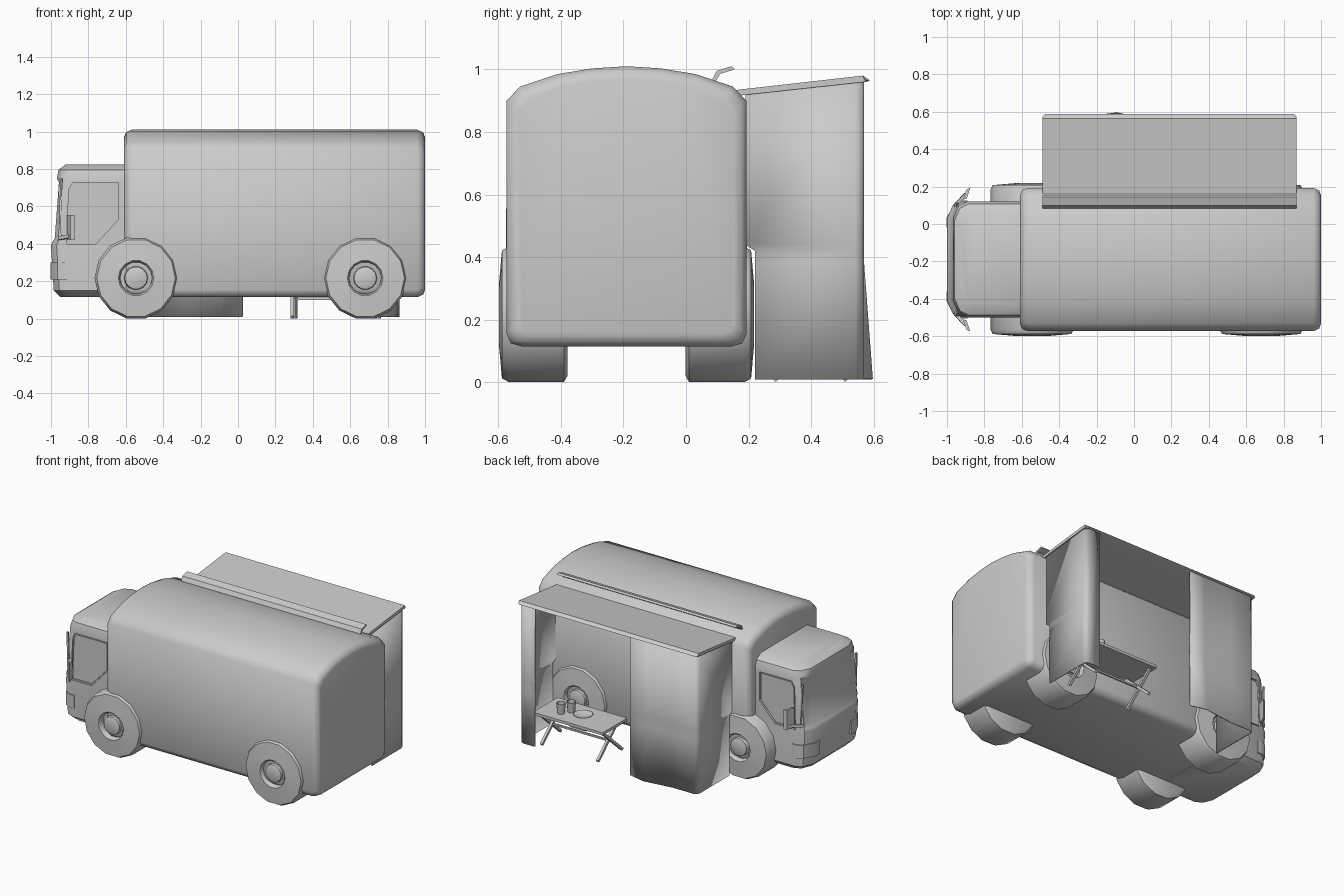
import bpy, bmesh
from math import sin, cos, pi, radians
from mathutils import Vector

if "Cube" in bpy.data.objects:
    bpy.data.objects.remove(bpy.data.objects["Cube"])

CY = -0.19  # centre line of the truck


def finish(name, bm, angle=35):
    bmesh.ops.recalc_face_normals(bm, faces=bm.faces)
    me = bpy.data.meshes.new(name)
    bm.to_mesh(me)
    bm.free()
    ob = bpy.data.objects.new(name, me)
    bpy.context.collection.objects.link(ob)
    bpy.ops.object.select_all(action='DESELECT')
    ob.select_set(True)
    bpy.context.view_layer.objects.active = ob
    if angle:
        bpy.ops.object.shade_smooth_by_angle(angle=radians(angle))
    return ob


def loft_bm(rings, closed=True, caps=True):
    bm = bmesh.new()
    vs = [[bm.verts.new(p) for p in r] for r in rings]
    n = len(rings[0])
    for a, b in zip(vs, vs[1:]):
        for i in range(n if closed else n - 1):
            j = (i + 1) % n
            bm.faces.new((a[i], a[j], b[j], b[i]))
    if caps:
        bm.faces.new(vs[0])
        bm.faces.new(vs[-1])
    return bm


def prism(name, pts, axis, a, b, angle=35):
    # extrude a 2D outline along an axis
    put = {'x': lambda p, t: (t, p[0], p[1]), 'y': lambda p, t: (p[0], t, p[1]),
           'z': lambda p, t: (p[0], p[1], t)}[axis]
    return finish(name, loft_bm([[put(p, t) for p in pts] for t in (a, b)]), angle)


def lathe(name, prof, centre, axis, n):
    # revolve (radius, distance) pairs about y or z
    cx, cy, cz = centre
    rings = []
    for r, h in prof:
        cs = [(r * cos(2 * pi * i / n), r * sin(2 * pi * i / n)) for i in range(n)]
        rings.append([(cx + u, cy + h, cz + v) if axis == 'y' else (cx + u, cy + v, cz + h)
                      for u, v in cs])
    return finish(name, loft_bm(rings))


def bar(name, p, q, w):
    # square bar between two points
    p, q = Vector(p), Vector(q)
    d = (q - p).normalized()
    u = d.cross(Vector((1, 0, 0)) if abs(d.x) < 0.9 else Vector((0, 1, 0))).normalized() * w / 2
    v = d.cross(u)
    return finish(name, loft_bm([[e + u + v, e + u - v, e - u - v, e - u + v] for e in (p, q)]), 0)


# box body with arched roof and rounded ends
def body_ring(x, inset):
    half = [(0.335, 0.115), (0.37, 0.125), (0.383, 0.155), (0.383, 0.90), (0.34, 0.945),
            (0.22, 0.985), (0.11, 1.003)]
    out = half + [(0, 1.01)] + [(-y, z) for y, z in reversed(half)]
    return [(x, CY + y * (1 - inset / 0.383), 0.55 + (z - 0.55) * (1 - inset / 0.45)) for y, z in out]


finish("box_body", loft_bm([body_ring(-0.61, 0.04), body_ring(-0.598, 0.012), body_ring(-0.57, 0),
                            body_ring(0.96, 0), body_ring(0.99, 0.014), body_ring(1.0, 0.04)]), 60)


# cab: stacked plan outlines, recessed windscreen and side windows
def cab_ring(z, f, w):
    half = [(-0.58, w), (f + 0.075, w), (f + 0.03, w - 0.022), (f, w - 0.09)]
    return [(x, CY + y, z) for x, y in half] + [(x, CY - y, z) for x, y in reversed(half)]


bm = loft_bm([cab_ring(*l) for l in [(0.115, -0.95, 0.275), (0.15, -0.985, 0.31), (0.39, -1.0, 0.31),
                                     (0.41, -0.993, 0.31), (0.75, -0.968, 0.31),
                                     (0.795, -0.96, 0.297), (0.825, -0.92, 0.25)]])
bmesh.ops.recalc_face_normals(bm, faces=bm.faces)
screen = [f for f in bm.faces if 0.55 < f.calc_center_median().z < 0.62
          and f.calc_center_median().x < -0.95 and abs(f.calc_center_median().y - CY) < 0.28]
bmesh.ops.inset_region(bm, faces=screen, thickness=0.02, depth=-0.012, use_even_offset=True)
cab = finish("cab", bm, 40)
win = [(-0.885, 0.725), (-0.64, 0.725), (-0.64, 0.53), (-0.76, 0.4), (-0.915, 0.4), (-0.905, 0.69)]
for s in (-1, 1):
    cut = prism("window_cutter", win, 'y', CY + s * 0.297, CY + s * 0.35, 0)
    cut.hide_render = True
    bpy.context.view_layer.objects.active = cab
    m = cab.modifiers.new("window", 'BOOLEAN')
    m.operation, m.object, m.solver = 'DIFFERENCE', cut, 'EXACT'
    bpy.ops.object.modifier_move_to_index(modifier=m.name, index=0)
    bpy.ops.object.modifier_apply(modifier=m.name)
    bpy.data.objects.remove(cut)
    c = [(-0.965, 0.715), (-0.645, 0.715)]
    # raised glass inside the recess
    mid = Vector((-0.78, 0.58))
    glass = [tuple(mid + (Vector(p) - mid) * 0.94) for p in win]
    prism("side_window", glass, 'y', CY + s * 0.29, CY + s * 0.305, 0)

    # headlights wrapped round the front corners
    lamp = [(-0.89, 0.30), (-0.89, 0.315), (-0.925, 0.316), (-0.965, 0.295), (-1.003, 0.22),
            (-1.003, 0.17), (-0.97, 0.17), (-0.95, 0.27)]
    prism("headlight", [(x, CY + s * y) for x, y in lamp], 'z', 0.21, 0.30)

    # mirrors on arms
    plate = [(-0.895, 0.375), (-0.875, 0.385), (-0.895, 0.325), (-0.915, 0.32)]
    prism("mirror", [(x, CY + s * y) for x, y in plate], 'z', 0.42, 0.555)
    bar("mirror_arm", (-0.955, CY + s * 0.29, 0.43), (-0.9, CY + s * 0.35, 0.44), 0.018)
    bar("mirror_bracket", (-0.94, CY + s * 0.30, 0.42), (-0.955, CY + s * 0.29, 0.71), 0.012)

    # wheels
    for x in (-0.545, 0.68):
        prof = [(0.20, 0.188), (0.222, 0.20), (0.222, 0.375), (0.21, 0.398), (0.095, 0.408),
                (0.088, 0.40), (0.085, 0.37), (0.065, 0.37), (0.06, 0.40), (0.048, 0.405)]
        lathe("wheel", [(r, s * h) for r, h in prof], (x, CY, 0.217), 'y', 14)

# awning roof, with lip on its outer edge and clipped corners
roof = [(0.14, 0.932), (0.565, 0.98), (0.588, 0.964), (0.575, 0.96), (0.14, 0.913)]
rings = []
for x, lim in [(-0.49, 0.572), (-0.475, 1), (0.855, 1), (0.87, 0.572)]:
    rings.append([(x, min(y, lim), z) for y, z in roof])
finish("awning_roof", loft_bm(rings), 20)

# open hatch strip above the awning
prism("hatch_strip", [(0.08, 0.96), (0.098, 0.995), (0.145, 1.01), (0.156, 1.0), (0.11, 0.986),
                      (0.093, 0.96)], 'x', -0.49, 0.87, 20)


# awning curtains, notched behind to clear the wheels
def curtain(name, path):
    rings = []
    for z in (0.01, 0.38, 0.42, 0.44, None):
        ring = []
        for x, y in path:
            zz = z if z else 0.918 + (y - 0.155) * 0.107
            if y < 0.2 and zz < 0.43:
                y = 0.22
            if abs(x + 0.09) < 0.01 and zz < 0.1:
                y += 0.028
            ring.append((x, y, zz))
        rings.append(ring)
    ob = finish(name, loft_bm(rings, closed=False, caps=False), 50)
    m = ob.modifiers.new("thickness", 'SOLIDIFY')
    m.thickness, m.offset = 0.008, 0


curtain("front_curtain", [(-0.48, 0.19), (-0.48, 0.54), (-0.472, 0.557), (-0.455, 0.565), (-0.3, 0.565),
                          (-0.09, 0.565), (0.025, 0.565)])
curtain("rear_curtain", [(0.86, 0.19), (0.86, 0.54), (0.852, 0.557), (0.835, 0.565), (0.75, 0.565)])

# folding table with crossed legs
prism("table_top", [(0.26, 0.265), (0.79, 0.265), (0.79, 0.53), (0.26, 0.53)], 'z', 0.203, 0.222, 0)
for i, x in enumerate((0.29, 0.755)):
    k = 0.02 * (1 - 2 * i)
    bar("table_leg", (x, 0.28, 0.008), (x, 0.50, 0.205), 0.018)
    bar("table_leg", (x + k, 0.515, 0.008), (x + k, 0.295, 0.205), 0.018)
bar("table_crossbar", (0.29, 0.397, 0.107), (0.755, 0.397, 0.107), 0.012)

# cups with hollow tops, and a plate
for x, y in ((0.64, 0.44), (0.60, 0.385)):
    lathe("cup", [(0.023, 0), (0.03, 0.07), (0.025, 0.07), (0.02, 0.01)], (x, y, 0.222), 'z', 12)
lathe("plate", [(0.035, 0), (0.065, 0.014), (0.06, 0.016), (0.035, 0.006)], (0.50, 0.40, 0.222), 'z', 16)
